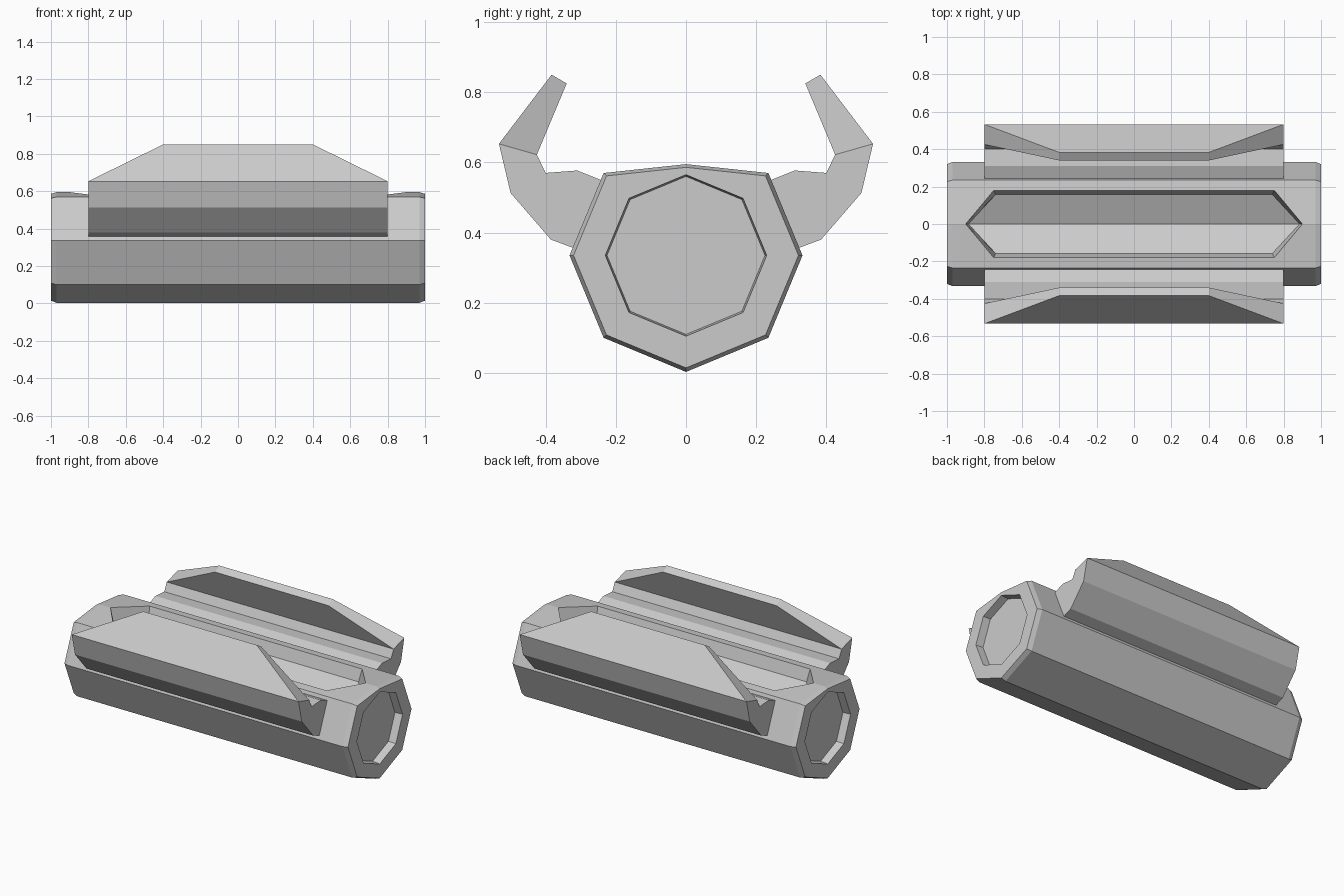
import bpy, bmesh, math

if "Cube" in bpy.data.objects:
    bpy.data.objects.remove(bpy.data.objects["Cube"])

CZ = 0.335  # height of the barrel axis


def finish(bm, name):
    bmesh.ops.remove_doubles(bm, verts=bm.verts[:], dist=0.0005)
    bmesh.ops.recalc_face_normals(bm, faces=bm.faces[:])
    mesh = bpy.data.meshes.new(name)
    bm.to_mesh(mesh)
    bm.free()
    obj = bpy.data.objects.new(name, mesh)
    bpy.context.collection.objects.link(obj)
    return obj


def face(bm, pts):
    bm.faces.new([bm.verts.new(p) for p in pts])


def octagon(r, flat_top=None):
    pts = [(r * math.sin(i * math.pi / 4), CZ + r * math.cos(i * math.pi / 4)) for i in range(8)]
    if flat_top:
        pts[0] = (0, flat_top)
    return pts


# Octagonal barrel with a lowered top ridge, chamfered ends and recessed caps
outer = octagon(0.332, 0.595)
rim = [(y * 0.965, CZ + (z - CZ) * 0.965) for y, z in outer]
inner = octagon(0.23)
hub = octagon(0.225)
sections = [(0.95, hub), (1.0, inner), (1.0, rim), (0.97, outer)]
bm = bmesh.new()
for sx in (-1, 1):
    face(bm, [(sx * 0.95, y, z) for y, z in hub])
    for (xa, a), (xb, b) in zip(sections, sections[1:]):
        for i in range(8):
            j = (i + 1) % 8
            face(bm, [(sx * xa, *a[i]), (sx * xa, *a[j]), (sx * xb, *b[j]), (sx * xb, *b[i])])
for i in range(1, 7):
    a, b = outer[i], outer[i + 1]
    face(bm, [(-0.97, *a), (0.97, *a), (0.97, *b), (-0.97, *b)])

# Hexagonal trough with a V floor sunk into the two top faces
for s in (-1, 1):
    yc, zc = s * outer[1][0], outer[1][1]
    zlip = 0.595 + (zc - 0.595) * 0.18 / abs(yc)
    top = [(-0.97, 0, 0.595), (-0.97, yc, zc), (0.97, yc, zc), (0.97, 0, 0.595)]
    lip = [(-0.9, 0, 0.595), (-0.75, s * 0.18, zlip), (0.75, s * 0.18, zlip), (0.9, 0, 0.595)]
    floor = [(-0.885, 0, 0.43), (-0.74, s * 0.157, 0.5), (0.74, s * 0.157, 0.5), (0.885, 0, 0.43)]
    for a, b in ((top, lip), (lip, floor)):
        for i in range(3):
            face(bm, [a[i], a[i + 1], b[i + 1], b[i]])
    face(bm, floor)
finish(bm, "barrel_body")

# Side wings: long bracket profile, with a blade that narrows towards its tip
profile = [(0.34, 0.825, 0.4), (0.425, 0.622, 0.8), (0.40, 0.57, 0.8), (0.31, 0.577, 0.8),
           (0.23, 0.545, 0.8), (0.31, 0.352, 0.8), (0.385, 0.38, 0.8), (0.50, 0.513, 0.8),
           (0.533, 0.653, 0.8), (0.383, 0.85, 0.4)]
for s, name in ((-1, "front_wing"), (1, "back_wing")):
    bm = bmesh.new()
    left = [(-x, s * y, z) for y, z, x in profile]
    right = [(x, s * y, z) for y, z, x in profile]
    for i in range(10):
        j = (i + 1) % 10
        face(bm, [left[i], left[j], right[j], right[i]])
    for end in (left, right):
        face(bm, end[1:9])
        face(bm, [end[0], end[1], end[8], end[9]])
    finish(bm, name)
